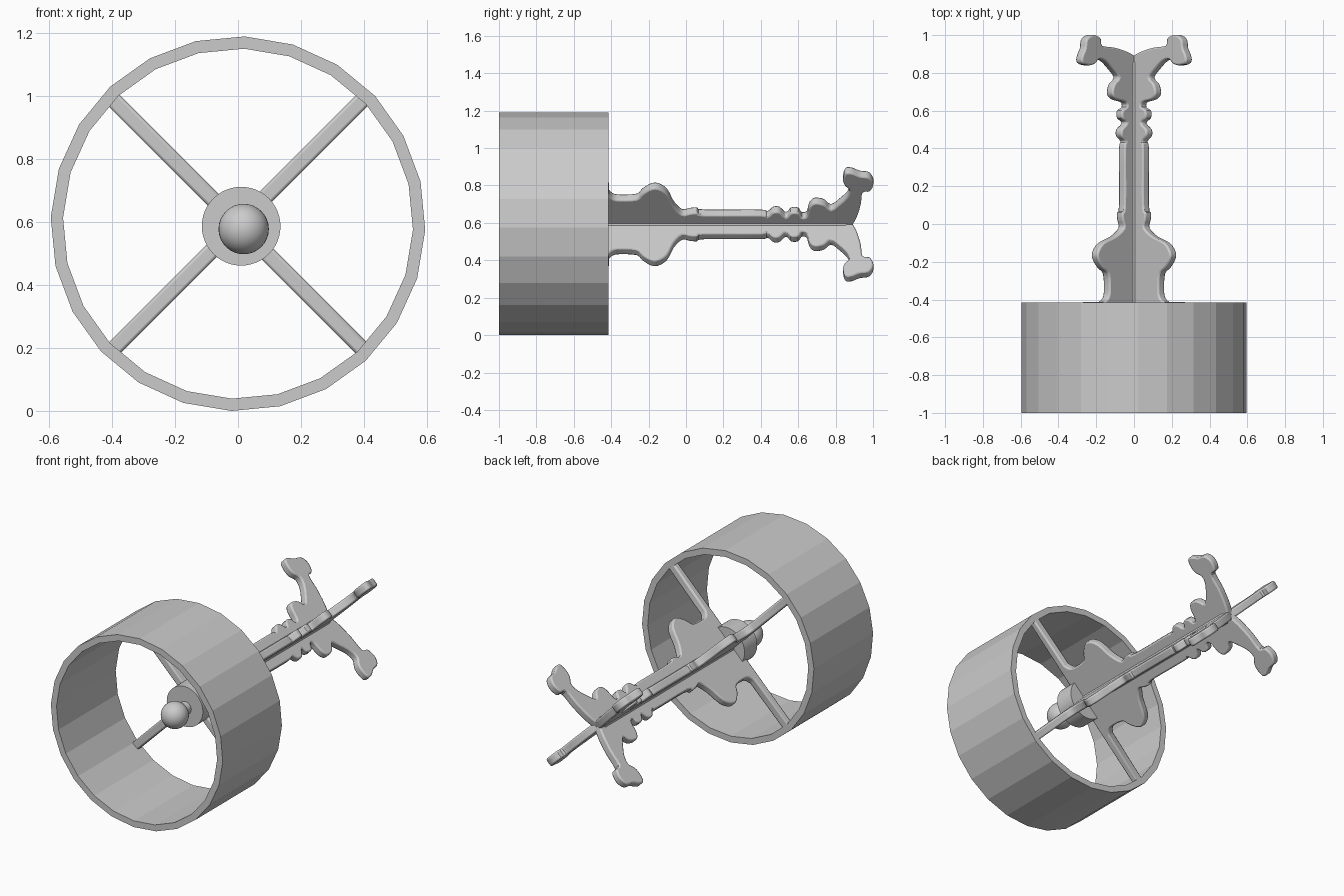
import bpy, bmesh
from math import radians, pi, cos, sin
from mathutils import Vector

if "Cube" in bpy.data.objects:
    bpy.data.objects.remove(bpy.data.objects["Cube"])

ZC = 0.592          # height of the main axis
T = 0.05            # fin and spoke thickness


def make_object(name, bm, smooth=None):
    bmesh.ops.recalc_face_normals(bm, faces=bm.faces)
    me = bpy.data.meshes.new(name)
    bm.to_mesh(me)
    bm.free()
    ob = bpy.data.objects.new(name, me)
    bpy.context.collection.objects.link(ob)
    if smooth:
        bpy.ops.object.select_all(action='DESELECT')
        ob.select_set(True)
        bpy.context.view_layer.objects.active = ob
        bpy.ops.object.shade_smooth_by_angle(angle=radians(smooth))
    return ob


def lathe(name, profile, sides, x=0, z=ZC, turn=0, smooth=None, closed=False):
    """Revolve (radius, y) points about the y axis."""
    bm = bmesh.new()
    rings = []
    for r, y in profile:
        rings.append([bm.verts.new((x + r * cos(turn + 2 * pi * i / sides), y,
                                    z + r * sin(turn + 2 * pi * i / sides)))
                      for i in range(sides)])
    pairs = list(zip(rings, rings[1:]))
    if closed:
        pairs.append((rings[-1], rings[0]))
    else:
        bm.faces.new(rings[0])
        bm.faces.new(rings[-1])
    for a, b in pairs:
        for i in range(sides):
            j = (i + 1) % sides
            bm.faces.new((a[i], a[j], b[j], b[i]))
    return make_object(name, bm, smooth)


def spline(pts, steps=3):
    """Catmull-Rom curve through the points."""
    p = [Vector(q) for q in pts]
    p = [2 * p[0] - p[1]] + p + [2 * p[-1] - p[-2]]
    out = []
    for a, b, c, d in zip(p, p[1:], p[2:], p[3:]):
        for k in range(steps):
            t = k / steps
            out.append(0.5 * (2 * b + (c - a) * t + (2 * a - 5 * b + 4 * c - d) * t * t
                              + (3 * b - a - 3 * c + d) * t ** 3))
    return out + [p[-2]]


# Flat-sided outer ring
lathe("outer_ring", [(0.595, -1), (0.595, -0.415), (0.556, -0.415), (0.556, -1)],
      24, z=0.595, turn=radians(-2), closed=True)

# Hub, neck and front ball
lathe("hub", [(0.125, -0.54), (0.125, -0.415)], 48, x=0.01, z=0.587, smooth=30)
lathe("ball_neck", [(0.04, -0.66), (0.04, -0.53)], 24, x=0.015, z=0.58, smooth=30)
bm = bmesh.new()
bmesh.ops.create_uvsphere(bm, u_segments=32, v_segments=16, radius=0.08)
bmesh.ops.translate(bm, verts=bm.verts, vec=(0.018, -0.65, 0.578))
make_object("front_ball", bm, 40)

# Rounded core where the four fins meet
lathe("shaft_core", [(0.042, -0.46), (0.042, 0.85), (0.03, 0.875)], 24, smooth=50)

# Fin outline, as (y, half-width seen at 45 degrees), from rear claw to ring
outline = [(.886, .02), (.912, .066), (.934, .135), (.944, .2), (.982, .208),
           (1.0, .235), (.998, .262), (.975, .285), (.93, .291), (.885, .308),
           (.852, .305), (.84, .27), (.848, .24), (.873, .215), (.86, .18),
           (.82, .143), (.775, .112), (.74, .138), (.69, .147), (.66, .125),
           (.645, .077), (.62, .07), (.6, .094), (.56, .094), (.535, .07),
           (.5, .098), (.465, .098), (.435, .075), (.4, .083), (.1, .083),
           (.06, .094), (.02, .092), (-.02, .086), (-.065, .13), (-.1, .195),
           (-.15, .225), (-.19, .222), (-.235, .195), (-.265, .168),
           (-.35, .163), (-.39, .17), (-.412, .19)]
curve = [(max(0, h / 0.7071 - T / 2), y) for y, h in spline(outline)]
# The front end of each fin runs out as a spoke to the ring
section = [(0, .88)] + curve + [(.57, -.418), (.57, -.46), (0, -.46)]

for i, label in enumerate(("upper_right", "upper_left", "lower_left", "lower_right")):
    bm = bmesh.new()
    face = bm.faces.new([bm.verts.new((r, y, -T / 2)) for r, y in section])
    ext = bmesh.ops.extrude_face_region(bm, geom=[face], use_keep_orig=True)
    top = [v for v in ext["geom"] if isinstance(v, bmesh.types.BMVert)]
    bmesh.ops.translate(bm, verts=top, vec=(0, 0, T))
    fin = make_object("fin_" + label, bm, 35)
    fin.location = (0, 0, ZC)
    fin.rotation_euler = (0, -radians(45 + 90 * i), 0)
    bev = fin.modifiers.new("rounded_edges", 'BEVEL')
    bev.width = 0.009
    bev.segments = 2
    bev.limit_method = 'ANGLE'
    bev.angle_limit = radians(60)
    bev.use_clamp_overlap = False
